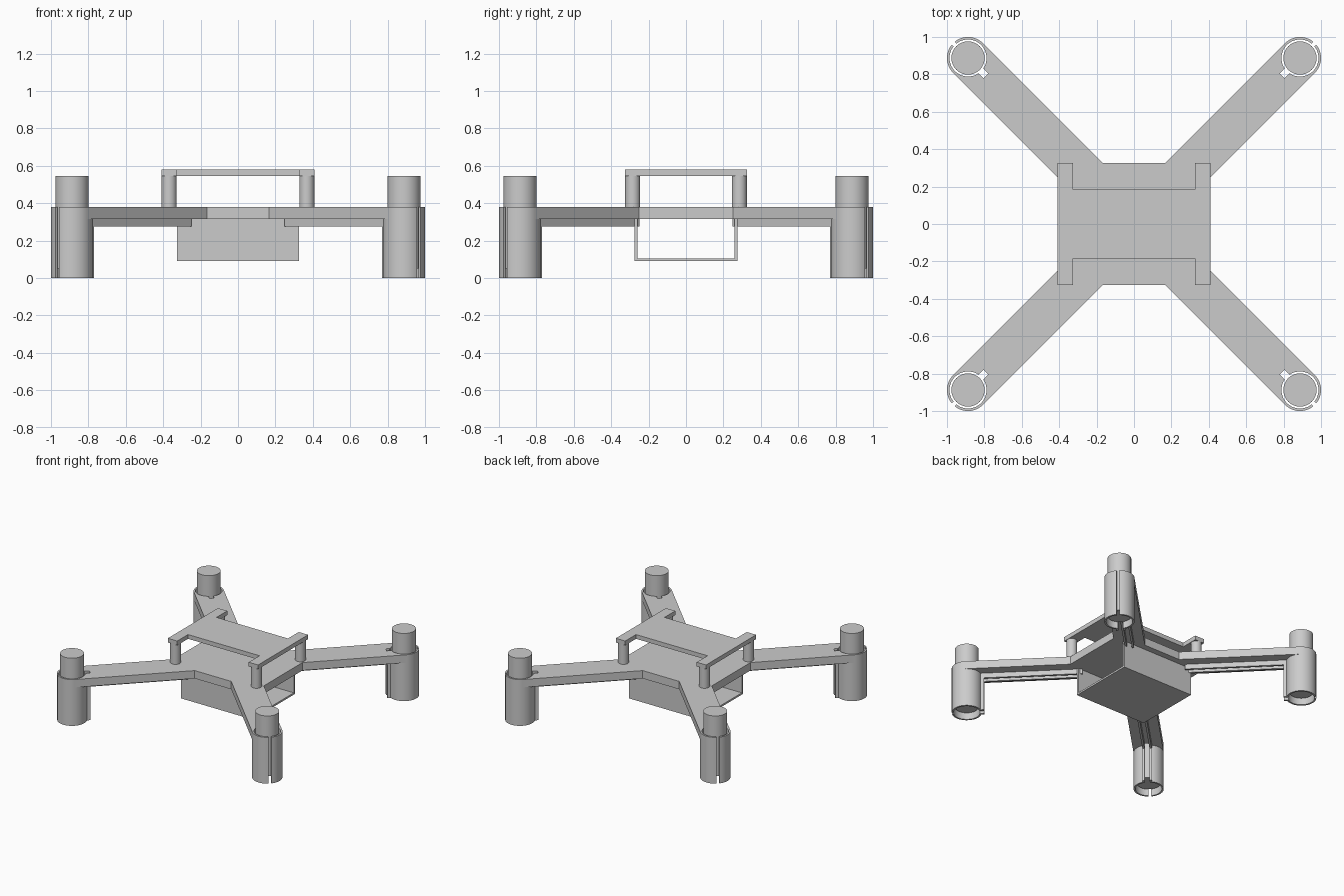
import bpy, bmesh
from math import radians, degrees, sin, cos, asin, pi
from mathutils import Matrix, Vector

if "Cube" in bpy.data.objects:
    bpy.data.objects.remove(bpy.data.objects["Cube"], do_unlink=True)

grey = bpy.data.materials.new("plain_grey")
grey.use_nodes = True
grey.diffuse_color = (0.6, 0.6, 0.6, 1)
grey.node_tree.nodes["Principled BSDF"].inputs["Base Color"].default_value = (0.6, 0.6, 0.6, 1)

REACH = 1.255                 # centre to motor axis, along the diagonal
OUTER, INNER = 0.1125, 0.099  # motor sleeve radii
SLOT_IN, SLOT_OUT = 0.018, 0.012
PLATE_LOW, PLATE_TOP = 0.315, 0.38


def prism(name, pts, z0, z1):
    """Extrude a flat outline from z0 to z1."""
    bm = bmesh.new()
    face = bm.faces.new([bm.verts.new((x, y, z0)) for x, y in pts])
    ext = bmesh.ops.extrude_face_region(bm, geom=[face], use_keep_orig=True)
    top = [v for v in ext["geom"] if isinstance(v, bmesh.types.BMVert)]
    bmesh.ops.translate(bm, verts=top, vec=(0, 0, z1 - z0))
    bmesh.ops.recalc_face_normals(bm, faces=bm.faces)
    mesh = bpy.data.meshes.new(name)
    bm.to_mesh(mesh)
    bm.free()
    mesh.materials.append(grey)
    obj = bpy.data.objects.new(name, mesh)
    bpy.context.collection.objects.link(obj)
    bpy.ops.object.select_all(action="DESELECT")
    obj.select_set(True)
    bpy.context.view_layer.objects.active = obj
    bpy.ops.object.shade_smooth_by_angle(angle=radians(30))
    return obj


def arc(u, v, r, a0, a1, n=24):
    return [(u + r * cos(radians(a0 + (a1 - a0) * i / n)),
             v + r * sin(radians(a0 + (a1 - a0) * i / n))) for i in range(n + 1)]


def rect(x0, x1, y0, y1):
    return [(x0, y0), (x1, y0), (x1, y1), (x0, y1)]


def turn(pts, angle):
    m = Matrix.Rotation(radians(angle), 2)
    return [tuple(m @ Vector(p)) for p in pts]


def four_way(quarter):
    """Mirror a quarter outline round both axes."""
    full = []
    for sx, sy in ((1, 1), (-1, 1), (-1, -1), (1, -1)):
        part = [(x * sx, y * sy) for x, y in quarter]
        full += part if sx * sy > 0 else part[::-1]
    return full


# X-shaped frame plate with motor seats at the arm ends
seat = 0.106
gap = degrees(asin(SLOT_IN / seat))
notch = REACH - 0.135
arm_end = ([(REACH, -OUTER)] + arc(REACH, 0, seat, 270, 180 + gap, 16)
           + [(notch, -SLOT_IN), (notch, SLOT_IN)]
           + arc(REACH, 0, seat, 180 - gap, 90, 16) + [(REACH, OUTER)])
prism("frame_plate", four_way([(0.41, 0.25)] + turn(arm_end, 45) + [(0.166, 0.325)]),
      PLATE_LOW, PLATE_TOP)

# Arms: split sleeves, clamp flanges, under-arm rails and motors
for i, label in enumerate(("back_left", "back_right", "front_right", "front_left")):
    angle = 45 + 90 * i
    a0 = degrees(asin(SLOT_OUT / OUTER))
    a1 = 180 - degrees(asin(SLOT_IN / INNER))
    half = arc(REACH, 0, OUTER, a0, a1) + arc(REACH, 0, INNER, a1, a0)
    for side, s in (("a", 1), ("b", -1)):
        def place(pts):
            return turn([(u, v * s) for u, v in pts], angle)
        prism(f"{label}_sleeve_{side}", place(half), 0, PLATE_TOP)
        prism(f"{label}_flange_{side}",
              place(rect(REACH - 0.132, REACH - 0.104, SLOT_IN, 0.035)), 0, PLATE_LOW)
        prism(f"{label}_rail_{side}",
              place(rect(0.385, REACH - 0.132, SLOT_IN, 0.035)), 0.275, PLATE_LOW)
    motor = turn(arc(REACH, 0, 0.089, 0, 352.5, 47), angle)
    prism(f"{label}_motor", motor, 0.05, 0.545)

# Battery tray, open at both ends
prism("tray_floor", rect(-0.325, 0.325, -0.275, 0.275), 0.09, 0.105)
for label, s in (("back", 1), ("front", -1)):
    prism(f"tray_wall_{label}", rect(-0.325, 0.325, 0.26 * s, 0.275 * s), 0.105, PLATE_LOW)

# Raised board with corner tabs, on four posts
prism("top_board", four_way([(0.41, 0.325), (0.325, 0.325), (0.325, 0.185)]), 0.545, 0.58)
for sx in (1, -1):
    for sy in (1, -1):
        label = ("back" if sy > 0 else "front") + ("_left" if sx > 0 else "_right")
        prism(f"{label}_post", arc(0.368 * sx, 0.285 * sy, 0.04, 0, 348.75, 31),
              PLATE_TOP, 0.545)
